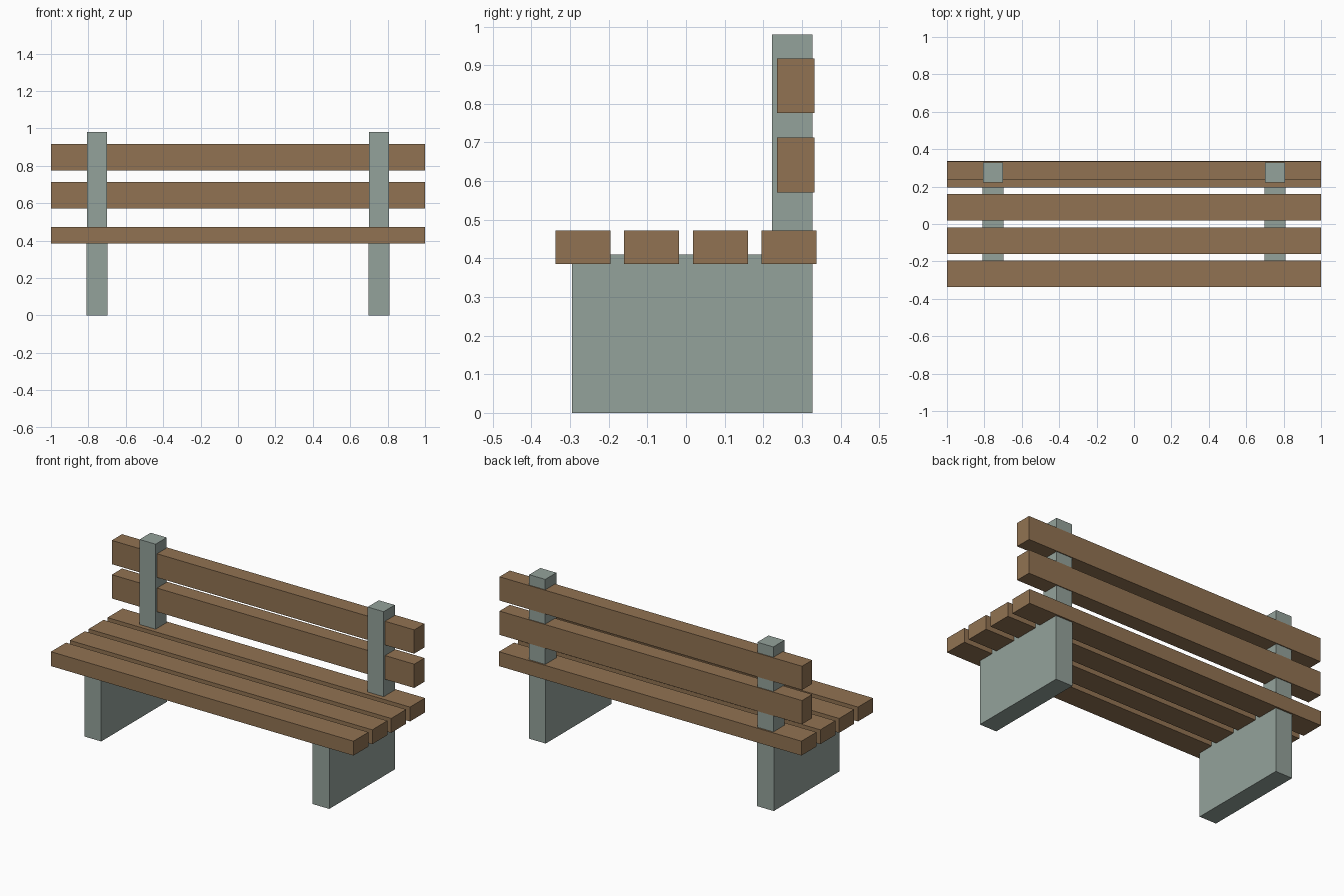
import bpy

if "Cube" in bpy.data.objects:
    bpy.data.objects.remove(bpy.data.objects["Cube"])


def make_material(name, colour):
    mat = bpy.data.materials.new(name)
    mat.diffuse_color = (*colour, 1.0)
    mat.use_nodes = True
    mat.node_tree.nodes["Principled BSDF"].inputs["Base Color"].default_value = mat.diffuse_color
    return mat


wood = make_material("brown wood", (0.283, 0.171, 0.084))
concrete = make_material("grey green concrete", (0.296, 0.361, 0.328))


def box(name, x, y, z, mat):
    """Box spanning the given (low, high) range on each axis."""
    spans = (x, y, z)
    bpy.ops.mesh.primitive_cube_add(size=1, location=[(a + b) / 2 for a, b in spans])
    obj = bpy.context.object
    obj.name = name
    obj.scale = [b - a for a, b in spans]
    bpy.ops.object.transform_apply(location=False, rotation=False, scale=True)
    obj.data.materials.append(mat)
    return obj


# Slab legs with an upright back post on each
for side, cx in (("left", -0.754), ("right", 0.754)):
    box(f"{side}_leg", (cx - 0.056, cx + 0.056), (-0.295, 0.328), (0, 0.41), concrete)
    box(f"{side}_back_post", (cx - 0.053, cx + 0.053), (0.223, 0.328), (0.40, 0.98), concrete)

# Four seat slats
for i in range(4):
    y = -0.267 + i * 0.178
    box(f"seat_slat_{i + 1}", (-1, 1), (y - 0.071, y + 0.071), (0.386, 0.472), wood)

# Two backrest slats
for i in range(2):
    z = 0.642 + i * 0.205
    box(f"back_slat_{i + 1}", (-1, 1), (0.236, 0.333), (z - 0.071, z + 0.071), wood)
